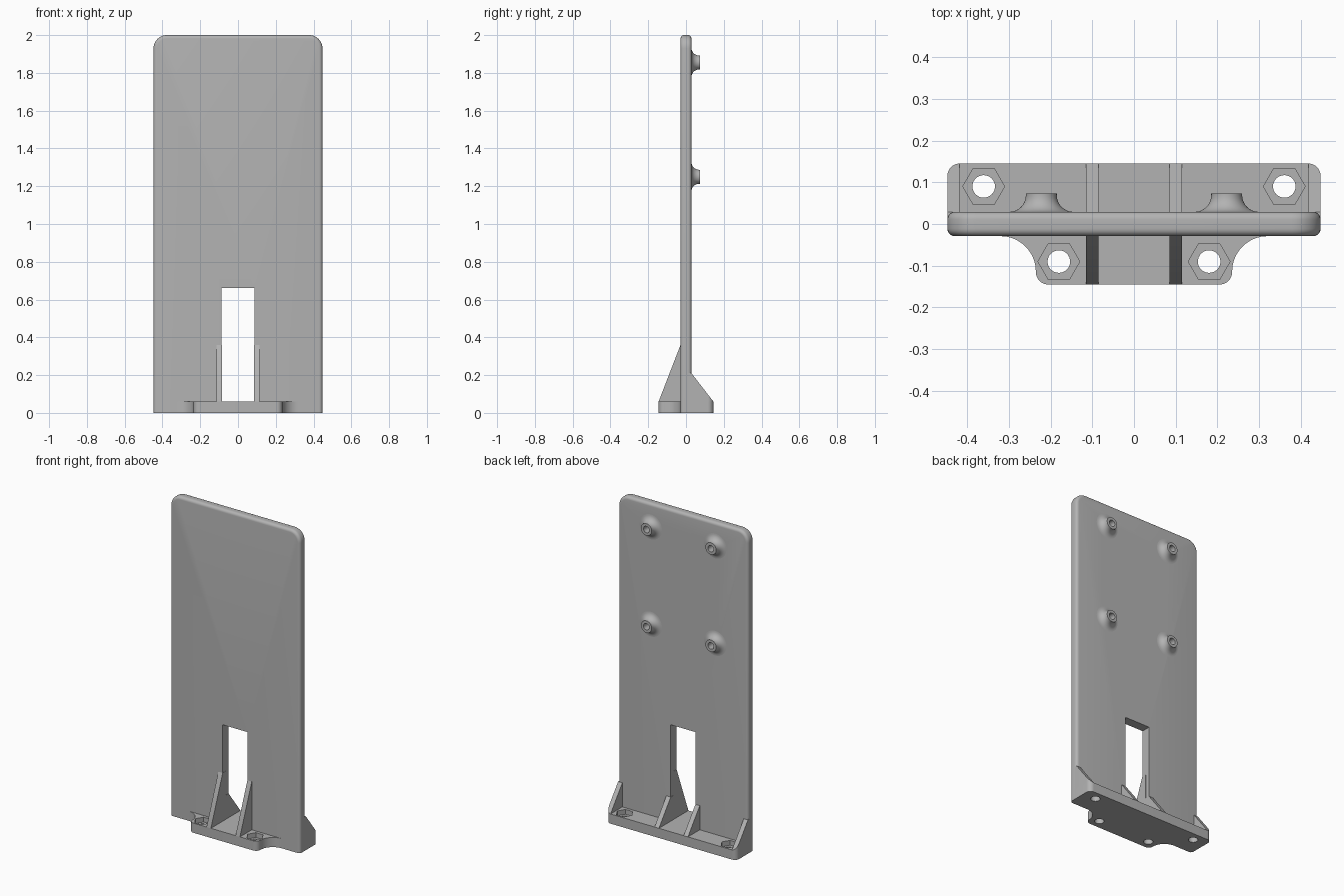
import bpy, bmesh, math
from mathutils import Matrix, Vector

cube = bpy.data.objects.get("Cube")
if cube:
    bpy.data.objects.remove(cube)

HALF_W, HALF_T, HALF_D, BASE_H = 0.447, 0.029, 0.145, 0.06

grey = bpy.data.materials.new("plain grey")
grey.use_nodes = True
colour = (0.45, 0.45, 0.45, 1)
grey.diffuse_color = colour
grey.node_tree.nodes["Principled BSDF"].inputs["Base Color"].default_value = colour


def make(name, bm):
    bmesh.ops.recalc_face_normals(bm, faces=bm.faces)
    mesh = bpy.data.meshes.new(name)
    bm.to_mesh(mesh)
    bm.free()
    mesh.materials.append(grey)
    obj = bpy.data.objects.new(name, mesh)
    bpy.context.collection.objects.link(obj)
    return obj


def prism(points, direction):
    """Solid from a flat outline pushed along a direction."""
    bm = bmesh.new()
    face = bm.faces.new([bm.verts.new(p) for p in points])
    copy = bmesh.ops.extrude_face_region(bm, geom=[face])["geom"]
    verts = [v for v in copy if isinstance(v, bmesh.types.BMVert)]
    bmesh.ops.translate(bm, verts=verts, vec=direction)
    return bm


def arc(cx, cy, r, start, end, steps=10):
    angles = [math.radians(start + (end - start) * i / steps) for i in range(steps + 1)]
    return [(cx + r * math.cos(a), cy + r * math.sin(a)) for a in angles]


def mirrored(half):
    """Close an outline given its right half."""
    return half + [(-x, y) for x, y in reversed(half)]


def boolean(obj, tool, operation="DIFFERENCE"):
    mod = obj.modifiers.new("cut", "BOOLEAN")
    mod.operation, mod.object, mod.solver = operation, tool, "EXACT"
    bpy.context.view_layer.objects.active = obj
    bpy.ops.object.modifier_apply(modifier=mod.name)
    bpy.data.objects.remove(tool)


def drill(obj, centre, radius, depth, sides, axis="Z"):
    turn = Matrix.Rotation(math.pi / 2, 4, "X") if axis == "Y" else Matrix.Rotation(math.pi / 2, 4, "Z")
    bm = bmesh.new()
    bmesh.ops.create_cone(bm, cap_ends=True, segments=sides, radius1=radius, radius2=radius,
                          depth=depth, matrix=Matrix.Translation(centre) @ turn)
    # Put hexagon corners on the x axis
    if axis == "Z" and sides == 6:
        tip = max(bm.verts, key=lambda v: v.co.x).co - Vector(centre)
        bmesh.ops.rotate(bm, verts=bm.verts, cent=centre,
                         matrix=Matrix.Rotation(-math.atan2(tip.y, tip.x), 3, "Z"))
    boolean(obj, make("drill", bm))


# Upright plate with rounded top corners and softened rim
outline = mirrored([(HALF_W, 0)] + arc(HALF_W - 0.07, 1.93, 0.07, 0, 90))
bm = prism([(x, -HALF_T, z) for x, z in outline], (0, 2 * HALF_T, 0))
rim = [e for e in bm.edges
       if abs(e.verts[0].co.y - e.verts[1].co.y) < 0.001 and max(v.co.z for v in e.verts) > 0.01]
bmesh.ops.bevel(bm, geom=rim, offset=0.018, segments=5, profile=0.5, affect="EDGES")
plate = make("back_plate", bm)
slot = prism([(x, -0.1, z) for x, z in ((-0.087, BASE_H), (0.087, BASE_H), (0.087, 0.66), (-0.087, 0.66))],
             (0, 0.2, 0))
boolean(plate, make("slot", slot))

# Foot: wide behind, narrow lobe with concave flares in front
foot = mirrored(arc(0.205, -0.115, 0.03, -90, 0)
                + arc(0.32, -0.114, 0.085, 180, 90)
                + [(0.32, 0), (HALF_W, 0)]
                + arc(HALF_W - 0.03, HALF_D - 0.03, 0.03, 0, 90))
base = make("foot", prism([(x, y, 0) for x, y in foot], (0, 0, BASE_H)))
for side in (-1, 1):
    for x, y in ((0.36, 0.09), (0.18, -0.09)):
        drill(base, (side * x, y, BASE_H), 0.05, 0.06, 6)
        drill(base, (side * x, y, 0), 0.027, 0.3, 32)


# Triangular ribs joining foot and plate
def rib(name, x, width, facing, height):
    shape = [(0, 0.03), (0, height), (HALF_T, height), (HALF_D, BASE_H), (HALF_D, 0.03)]
    return make(name, prism([(x, facing * y, z) for y, z in shape], (width, 0, 0)))


for label, x in (("right", -0.115), ("left", 0.085)):
    rib("front_rib_" + label, x, 0.03, -1, 0.36)
    rib("rear_inner_rib_" + label, x, 0.03, 1, 0.21)
for label, x in (("right", -HALF_W), ("left", HALF_W - 0.029)):
    outer = rib("rear_outer_rib_" + label, x, 0.029, 1, 0.21)
    boolean(outer, make("rounding", prism([(x, y, 0) for x, y in foot], (0, 0, 0.5))), "INTERSECT")

# Flared hollow standoffs on the rear face
flare = arc(0.077, HALF_T + 0.04, 0.04, 270, 180, 8) + [(0.037, 0.073), (0.02, 0.073), (0.02, HALF_T)]
for label, x in (("right", -0.222), ("left", 0.222)):
    for level, z in (("lower", 1.25), ("upper", 1.855)):
        bm = bmesh.new()
        verts = [bm.verts.new((r, y, 0)) for r, y in flare]
        edges = [bm.edges.new(pair) for pair in zip(verts, verts[1:])]
        bmesh.ops.spin(bm, geom=verts + edges, cent=(0, 0, 0), axis=(0, 1, 0),
                       angle=math.tau, steps=40, use_duplicate=False)
        bmesh.ops.remove_doubles(bm, verts=bm.verts, dist=0.0001)
        bmesh.ops.translate(bm, verts=bm.verts, vec=(x, 0, z))
        make(f"standoff_{level}_{label}", bm)
        drill(plate, (x, HALF_T, z), 0.02, 0.05, 40, "Y")

# Smooth curved areas while keeping edges crisp
for obj in bpy.context.collection.objects:
    if obj.type == "MESH" and grey.name in obj.data.materials:
        obj.data.shade_smooth()
        obj.data.set_sharp_from_angle(angle=math.radians(30))
